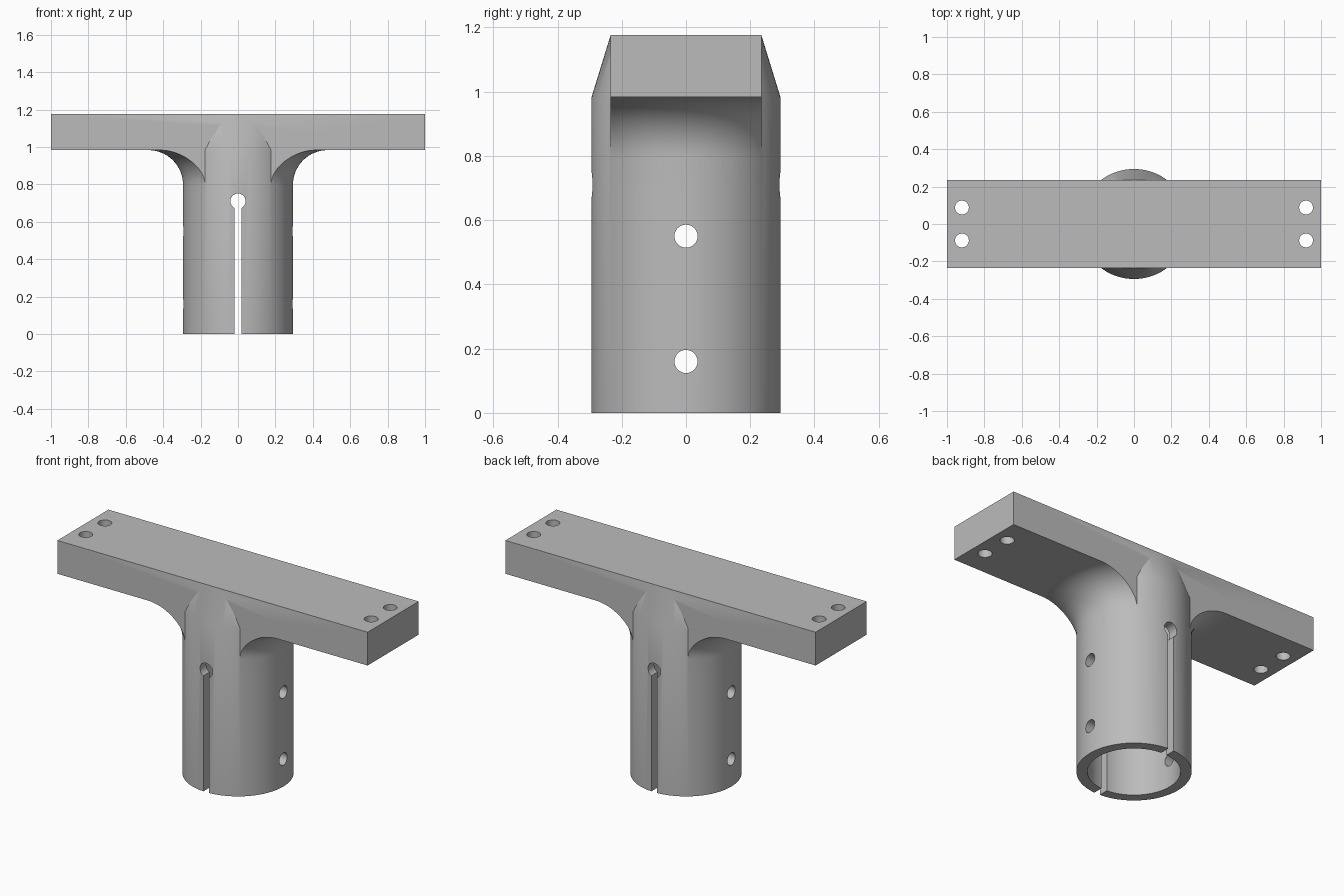
import bpy, math
from mathutils import Matrix

cube = bpy.data.objects.get("Cube")
if cube:
    bpy.data.objects.remove(cube, do_unlink=True)

import bmesh

# Main dimensions
TOP, UNDER, HALF_W = 1.177, 0.983, 0.235
TUBE_R, BORE_R, FILLET = 0.294, 0.238, 0.185
SEGMENTS = 96

grey = bpy.data.materials.new("light grey")
grey.use_nodes = True
colour = (0.5, 0.5, 0.5, 1)
grey.diffuse_color = colour
grey.node_tree.nodes["Principled BSDF"].inputs["Base Color"].default_value = colour


def add_object(name, bm):
    bmesh.ops.recalc_face_normals(bm, faces=bm.faces)
    mesh = bpy.data.meshes.new(name)
    bm.to_mesh(mesh)
    bm.free()
    mesh.materials.append(grey)
    obj = bpy.data.objects.new(name, mesh)
    bpy.context.collection.objects.link(obj)
    return obj


def box(name, x, y, z0, z1):
    bm = bmesh.new()
    place = Matrix.Translation((0, 0, (z0 + z1) / 2)) @ Matrix.Diagonal((2 * x, 2 * y, z1 - z0, 1))
    bmesh.ops.create_cube(bm, size=1, matrix=place)
    return add_object(name, bm)


def rod(name, radius, length, centre, axis="Z", segments=32):
    turn = {"X": Matrix.Rotation(math.pi / 2, 4, "Y"),
            "Y": Matrix.Rotation(math.pi / 2, 4, "X"),
            "Z": Matrix.Identity(4)}[axis]
    bm = bmesh.new()
    bmesh.ops.create_cone(bm, cap_ends=True, segments=segments, radius1=radius, radius2=radius,
                          depth=length, matrix=Matrix.Translation(centre) @ turn)
    return add_object(name, bm)


def turned(name, profile):
    """Solid of revolution about z from (radius, height) points."""
    bm = bmesh.new()
    rings = []
    for r, z in profile:
        ring = bmesh.ops.create_circle(bm, segments=SEGMENTS, radius=r,
                                       matrix=Matrix.Translation((0, 0, z)))
        rings.append(ring["verts"])
    for low, high in zip(rings, rings[1:]):
        for i in range(SEGMENTS):
            j = (i + 1) % SEGMENTS
            bm.faces.new((low[i], low[j], high[j], high[i]))
    bm.faces.new(rings[0])
    bm.faces.new(rings[-1])
    return add_object(name, bm)


def combine(target, tool, operation):
    mod = target.modifiers.new(operation, "BOOLEAN")
    mod.operation, mod.object, mod.solver = operation, tool, "EXACT"
    bpy.context.view_layer.objects.active = target
    bpy.ops.object.modifier_apply(modifier=mod.name)
    bpy.data.objects.remove(tool, do_unlink=True)


# Flared fillet between tube and plate, trimmed to the plate width
steps = 16
angles = [math.pi / 2 * i / steps for i in range(steps + 1)]
arc = [(TUBE_R + FILLET * (1 - math.cos(a)), UNDER - FILLET + FILLET * math.sin(a)) for a in angles]
flare = turned("flare", [(TUBE_R, 0.7)] + arc + [(TUBE_R + FILLET, 1.08)])
combine(flare, box("flare_trim", 0.8, HALF_W, 0.5, 1.3), "INTERSECT")

# Tube whose shoulders taper in to the plate's top edges
bracket = turned("tee_bracket", [(TUBE_R, 0), (TUBE_R, UNDER), (HALF_W, TOP - 0.002)])
combine(bracket, flare, "UNION")

# Mounting plate
combine(bracket, box("plate", 1, HALF_W, UNDER, TOP), "UNION")

# Socket bore, clamping slot and its round relief hole
combine(bracket, rod("bore", BORE_R, 2 * UNDER, (0, 0, 0), segments=SEGMENTS), "DIFFERENCE")
combine(bracket, box("slot", 0.018, 0.5, -0.1, 0.71), "DIFFERENCE")
combine(bracket, rod("relief_hole", 0.041, 1, (0, 0, 0.71), "Y"), "DIFFERENCE")

# Cross holes through the tube
for z in (0.16, 0.55):
    combine(bracket, rod("cross_hole", 0.036, 1, (0, 0, z), "X"), "DIFFERENCE")

# Screw holes at the plate ends
for x in (-0.92, 0.92):
    for y in (-0.088, 0.088):
        combine(bracket, rod("screw_hole", 0.037, 0.5, (x, y, 1.08)), "DIFFERENCE")

# Smooth round walls, keep machined edges crisp
bpy.ops.object.select_all(action="DESELECT")
bracket.select_set(True)
bpy.context.view_layer.objects.active = bracket
bpy.ops.object.shade_smooth_by_angle(angle=math.radians(25))
